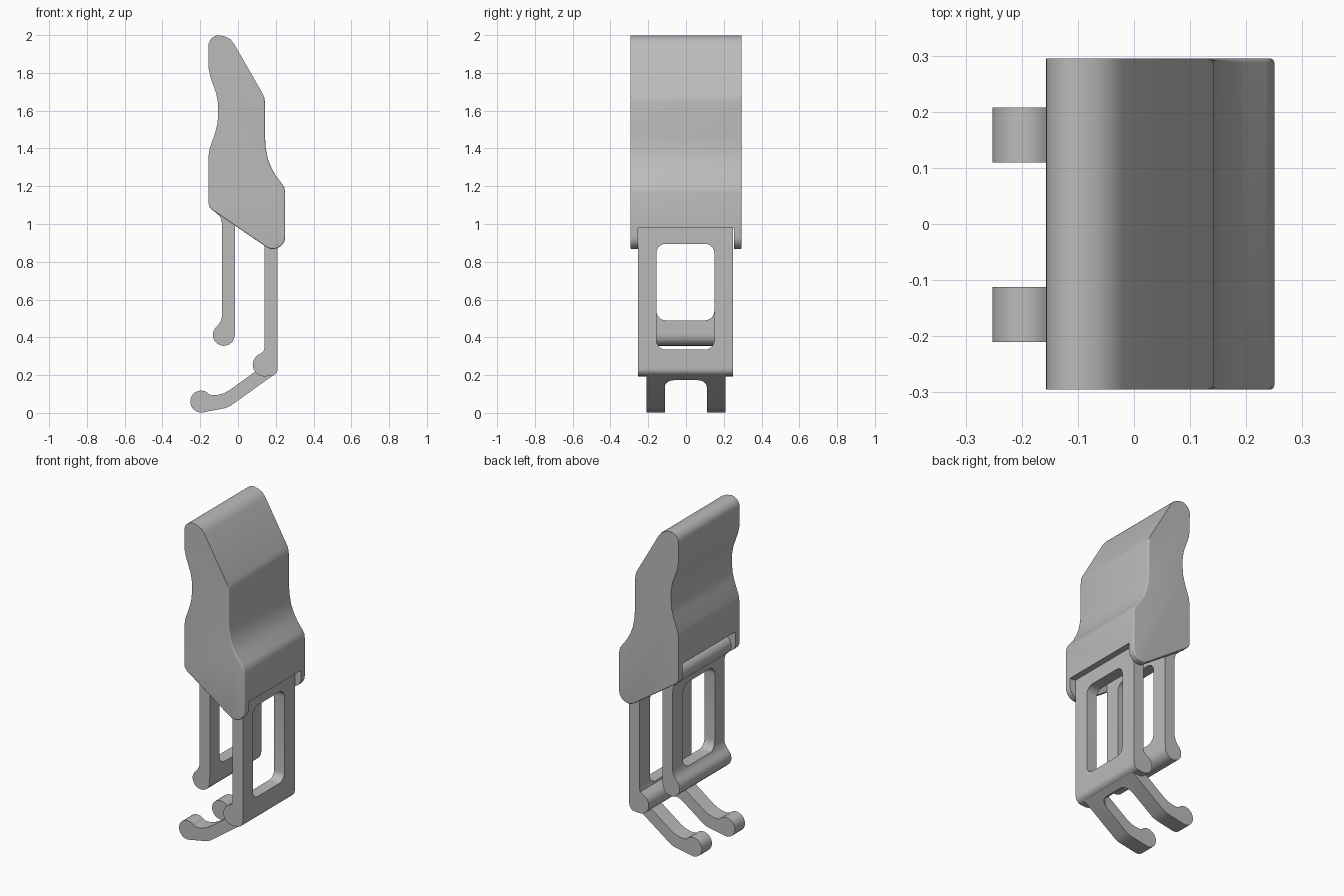
import bpy, bmesh
from math import sin, cos, radians

old = bpy.data.objects.get("Cube")
if old:
    bpy.data.objects.remove(old, do_unlink=True)

grey = bpy.data.materials.new("plain grey")
grey.use_nodes = True
tone = (0.5, 0.5, 0.5, 1)
grey.diffuse_color = tone
grey.node_tree.nodes["Principled BSDF"].inputs["Base Color"].default_value = tone


def arc(cx, cy, r, a0, a1, n=12):
    steps = [radians(a0 + (a1 - a0) * i / n) for i in range(n + 1)]
    return [(cx + r * cos(a), cy + r * sin(a)) for a in steps]


def rounded_rect(u0, u1, v0, v1, r):
    return (arc(u1 - r, v1 - r, r, 0, 90, 6) + arc(u0 + r, v1 - r, r, 90, 180, 6)
            + arc(u0 + r, v0 + r, r, 180, 270, 6) + arc(u1 - r, v0 + r, r, 270, 360, 6))


def prism(name, profile, lo, hi, axis="y", rounded=None, radius=0.03):
    """Extrude a 2D profile along an axis; optionally round chosen rim edges."""
    place = {"x": lambda p, d: (d, p[0], p[1]),
             "y": lambda p, d: (p[0], d, p[1]),
             "z": lambda p, d: (p[0], p[1], d)}[axis]
    bm = bmesh.new()
    rings = [[bm.verts.new(place(p, d)) for p in profile] for d in (lo, hi)]
    for ring in rings:
        bm.faces.new(ring)
    n = len(profile)
    for i in range(n):
        j = (i + 1) % n
        bm.faces.new((rings[0][i], rings[0][j], rings[1][j], rings[1][i]))
    bmesh.ops.recalc_face_normals(bm, faces=bm.faces)
    if rounded:
        rim = [e for e in bm.edges
               if abs(e.verts[0].co.y - e.verts[1].co.y) < 1e-6
               and all(rounded(v.co) for v in e.verts)]
        bmesh.ops.bevel(bm, geom=rim, offset=radius, segments=5, profile=0.5,
                        affect="EDGES", clamp_overlap=True)
    mesh = bpy.data.meshes.new(name)
    bm.to_mesh(mesh)
    bm.free()
    mesh.materials.append(grey)
    ob = bpy.data.objects.new(name, mesh)
    bpy.context.collection.objects.link(ob)
    return ob


def finish(ob, cutter):
    """Cut the opening, remove the helper, then smooth the curved areas."""
    mod = ob.modifiers.new("opening", "BOOLEAN")
    mod.operation, mod.solver, mod.object = "DIFFERENCE", "EXACT", cutter
    bpy.ops.object.select_all(action="DESELECT")
    bpy.context.view_layer.objects.active = ob
    ob.select_set(True)
    bpy.ops.object.modifier_apply(modifier=mod.name)
    bpy.data.objects.remove(cutter, do_unlink=True)
    bpy.ops.object.shade_smooth_by_angle(angle=radians(30))


# Grip housing: curved outline with softened lower and front rims
outline = (arc(-0.1, 1.942, 0.057, 180, 90, 8)
           + [(-0.07, 1.993), (-0.04, 1.978), (-0.02, 1.952), (0.128, 1.695), (0.139, 1.67),
              (0.143, 1.64), (0.143, 1.46), (0.147, 1.4), (0.158, 1.345), (0.175, 1.3),
              (0.2, 1.255), (0.235, 1.21), (0.246, 1.19), (0.25, 1.165)]
           + arc(0.185, 0.933, 0.065, 0, -125, 10)
           + [(-0.138, 1.075), (-0.151, 1.089), (-0.156, 1.11), (-0.156, 1.36), (-0.15, 1.4),
              (-0.12, 1.485), (-0.109, 1.53), (-0.105, 1.58), (-0.106, 1.64), (-0.115, 1.69),
              (-0.147, 1.78), (-0.155, 1.82)])
housing = prism("housing", outline, -0.295, 0.295,
                rounded=lambda c: (c.x > 0 and c.z < 1.68) or c.z < 1.105)
cavity = prism("cavity_cutter",
               [(0.4, 0.98), (0.212, 0.98), (0.212, 1.1), (-0.115, 1.3), (-0.115, 1.19),
                (-0.4, 1.19), (-0.4, 0.7), (0.4, 0.7)], -0.255, 0.255)
finish(housing, cavity)

# Front frame: flat plate with a rolled lower edge and a window
front_profile = ([(0.21, 1.13), (0.14, 1.13), (0.14, 0.345), (0.135, 0.325)]
                 + arc(0.14, 0.255, 0.062, 115, 270)
                 + [(0.165, 0.195)] + arc(0.17, 0.235, 0.04, -80, 0, 6))
front_frame = prism("front_frame", front_profile, -0.253, 0.25)
finish(front_frame, prism("front_window_cutter",
                          rounded_rect(-0.157, 0.15, 0.335, 0.895, 0.05), 0, 0.4, "x"))

# Rear frame: rolled at both ends, with a matching window
rear_profile = ([(-0.017, 0.43), (-0.015, 0.5), (-0.015, 1.05)]
                + arc(-0.075, 1.1, 0.058, 0, 225)
                + [(-0.092, 1.035), (-0.085, 1.0), (-0.085, 0.51), (-0.092, 0.485), (-0.105, 0.465)]
                + arc(-0.075, 0.413, 0.058, 140, 360))
rear_frame = prism("rear_frame", rear_profile, -0.25, 0.25)
finish(rear_frame, prism("rear_window_cutter",
                         rounded_rect(-0.157, 0.15, 0.49, 1.0, 0.05), -0.4, 0.1, "x"))

# Hooked fork: bent arm with rolled tips, slotted into two prongs
fork_profile = (arc(-0.195, 0.06, 0.058, 40, 275, 16)
                + [(-0.09, 0.021), (-0.065, 0.026), (-0.04, 0.037), (0.19, 0.202), (0.16, 0.26),
                   (0.1, 0.225), (-0.045, 0.12), (-0.075, 0.104), (-0.11, 0.095), (-0.135, 0.094)])
fork = prism("fork", fork_profile, -0.21, 0.208)
finish(fork, prism("fork_slot_cutter",
                   rounded_rect(-0.5, 0.15, -0.112, 0.11, 0.05), -0.2, 0.5, "z"))
